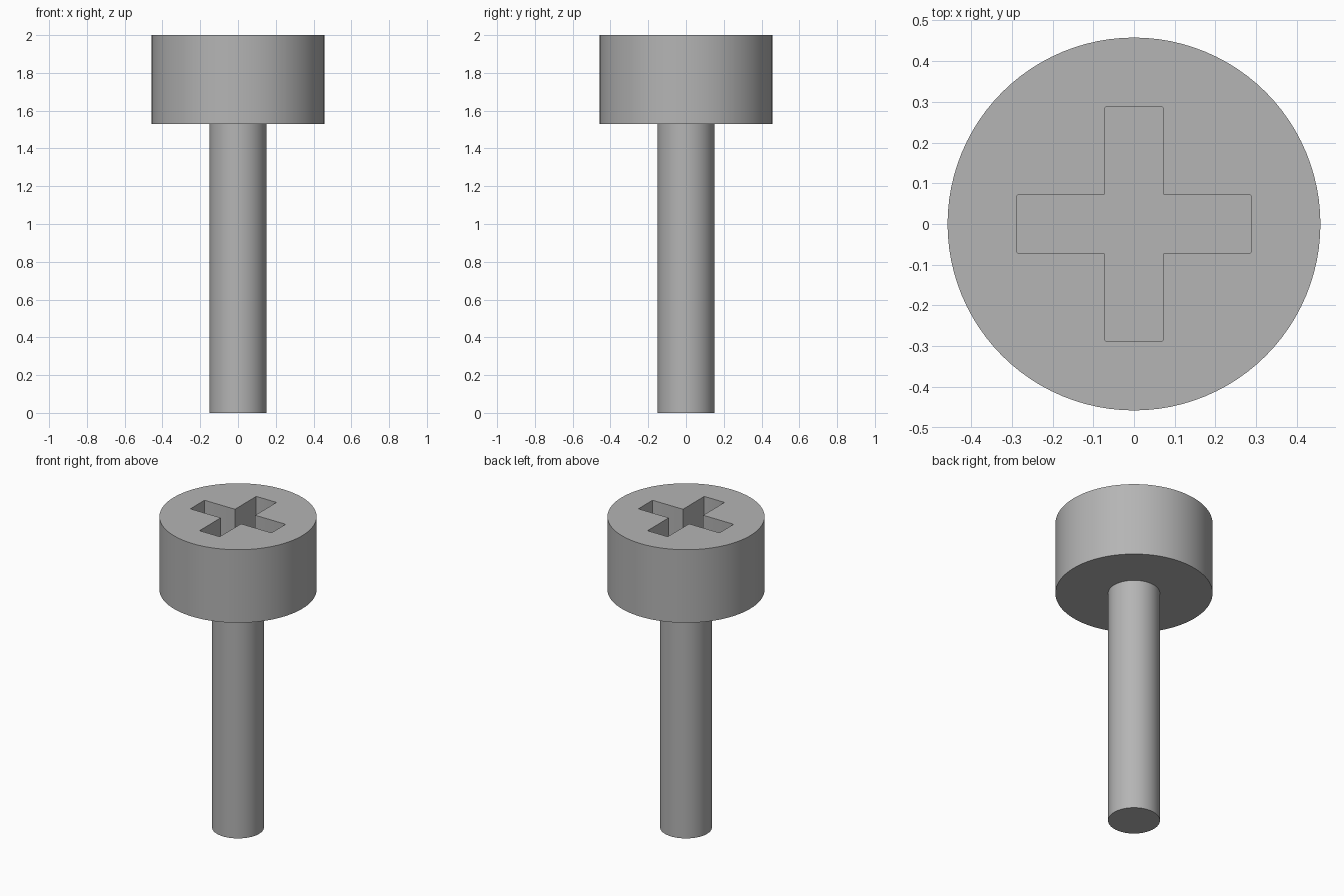
import bpy, bmesh, math
from mathutils import Matrix

cube = bpy.data.objects.get("Cube")
if cube:
    bpy.data.objects.remove(cube, do_unlink=True)

HEAD_R, SHAFT_R = 0.458, 0.151
HEAD_BASE, TOP = 1.53, 2.0
SLOT_LONG, SLOT_WIDE, SLOT_DEPTH = 0.577, 0.144, 0.235

steel = bpy.data.materials.new("grey steel")
steel.use_nodes = True
colour = (0.46, 0.46, 0.46, 1)
steel.diffuse_color = colour
steel.node_tree.nodes["Principled BSDF"].inputs["Base Color"].default_value = colour


def make_object(name, bm):
    mesh = bpy.data.meshes.new(name)
    bmesh.ops.recalc_face_normals(bm, faces=bm.faces)
    bm.to_mesh(mesh)
    bm.free()
    mesh.materials.append(steel)
    obj = bpy.data.objects.new(name, mesh)
    bpy.context.collection.objects.link(obj)
    return obj


# Head and shaft: one closed turned profile
bm = bmesh.new()
profile = [(0, 0), (SHAFT_R, 0), (SHAFT_R, HEAD_BASE),
           (HEAD_R, HEAD_BASE), (HEAD_R, TOP), (0, TOP)]
verts = [bm.verts.new((r, 0, z)) for r, z in profile]
edges = [bm.edges.new(pair) for pair in zip(verts, verts[1:])]
bmesh.ops.spin(bm, geom=verts + edges, axis=(0, 0, 1), cent=(0, 0, 0),
               angle=math.tau, steps=96)
bmesh.ops.remove_doubles(bm, verts=bm.verts, dist=0.0001)
# Merge the end fans into single flat caps
bmesh.ops.dissolve_verts(bm, verts=[v for v in bm.verts if v.co.xy.length < 0.001])
screw = make_object("screw_body", bm)


# Cross slot: two crossed bars with slightly rounded tips
def slot_cutter(name, angle):
    bm = bmesh.new()
    bmesh.ops.create_cube(bm, size=1)
    bmesh.ops.scale(bm, vec=(SLOT_LONG, SLOT_WIDE, SLOT_DEPTH * 2), verts=bm.verts)
    upright = [e for e in bm.edges
               if abs(e.verts[0].co.z - e.verts[1].co.z) > SLOT_DEPTH]
    bmesh.ops.bevel(bm, geom=upright, offset=0.005, segments=3,
                    profile=0.5, affect='EDGES')
    bmesh.ops.transform(bm, verts=bm.verts,
                        matrix=Matrix.Translation((0, 0, TOP)) @ Matrix.Rotation(angle, 4, 'Z'))
    cutter = make_object(name, bm)
    cutter.hide_render = True
    return cutter


bpy.context.view_layer.objects.active = screw
screw.select_set(True)
for name, angle in (("slot_cutter_x", 0), ("slot_cutter_y", math.pi / 2)):
    cutter = slot_cutter(name, angle)
    cut = screw.modifiers.new(name, 'BOOLEAN')
    cut.operation = 'DIFFERENCE'
    cut.solver = 'EXACT'
    cut.object = cutter
    bpy.ops.object.modifier_apply(modifier=cut.name)
    bpy.data.objects.remove(cutter, do_unlink=True)

bpy.ops.object.shade_smooth_by_angle(angle=math.radians(30))
